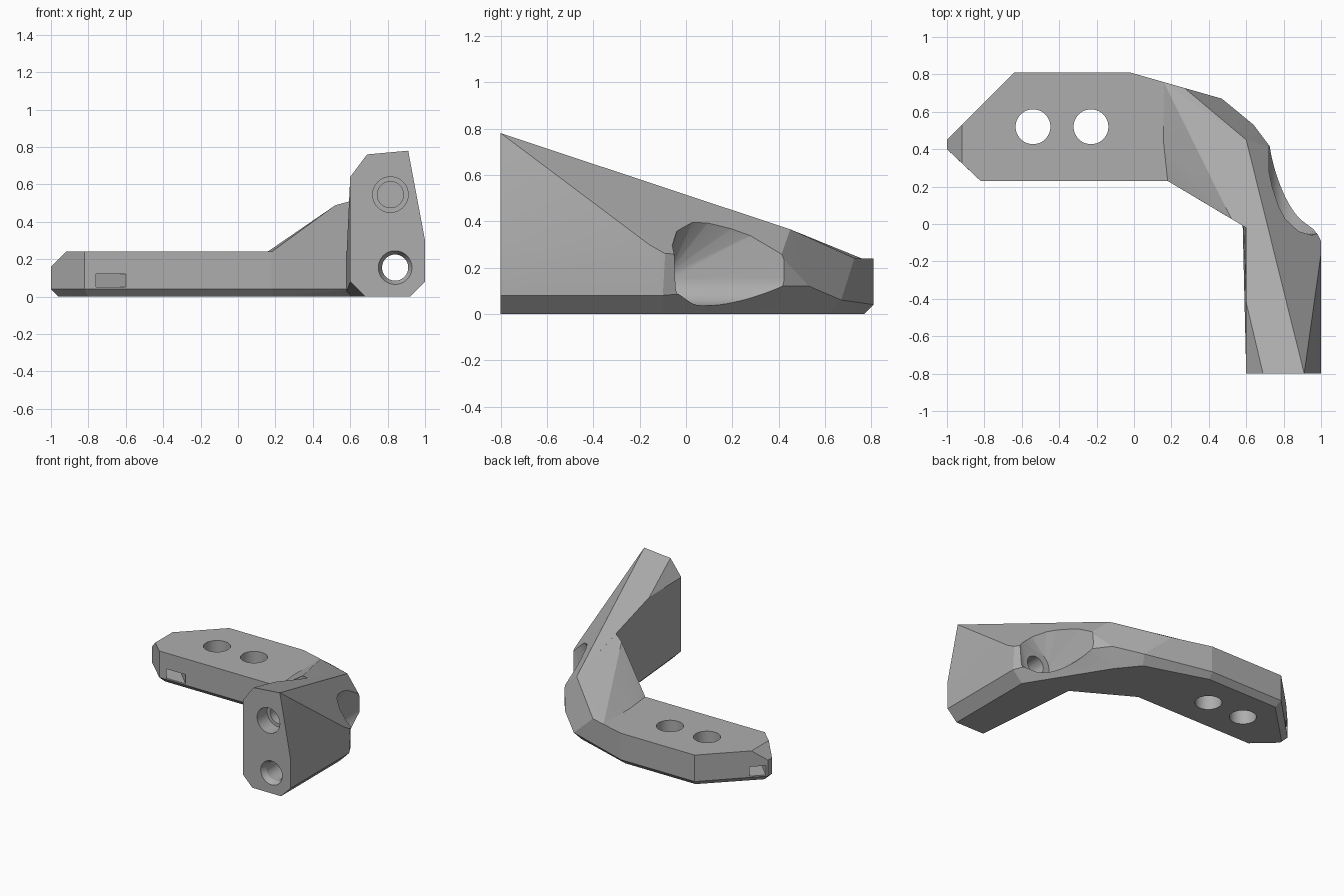
import bpy, bmesh, math
from mathutils import Vector, Matrix

if "Cube" in bpy.data.objects:
    bpy.data.objects.remove(bpy.data.objects["Cube"], do_unlink=True)

grey = bpy.data.materials.new("plain grey")
grey.use_nodes = True
colour = (0.42, 0.42, 0.42, 1)
grey.diffuse_color = colour
grey.node_tree.nodes["Principled BSDF"].inputs["Base Color"].default_value = colour


def finish(name, bm):
    bmesh.ops.recalc_face_normals(bm, faces=bm.faces)
    mesh = bpy.data.meshes.new(name)
    bm.to_mesh(mesh)
    bm.free()
    mesh.materials.append(grey)
    obj = bpy.data.objects.new(name, mesh)
    bpy.context.collection.objects.link(obj)
    return obj


def hull(name, points):
    bm = bmesh.new()
    for p in points:
        bm.verts.new(p)
    res = bmesh.ops.convex_hull(bm, input=bm.verts)
    junk = {v for v in res["geom_interior"] + res["geom_unused"]
            if isinstance(v, bmesh.types.BMVert)}
    bmesh.ops.delete(bm, geom=list(junk), context='VERTS')
    bmesh.ops.dissolve_limit(bm, angle_limit=math.radians(1),
                             verts=bm.verts, edges=bm.edges)
    return finish(name, bm)


def rod(name, start, end, r1, r2=None):
    a, b = Vector(start), Vector(end)
    turn = (b - a).to_track_quat('Z', 'Y').to_matrix().to_4x4()
    bm = bmesh.new()
    bmesh.ops.create_cone(bm, cap_ends=True, segments=48, radius1=r1,
                          radius2=r1 if r2 is None else r2, depth=(b - a).length,
                          matrix=Matrix.Translation((a + b) / 2) @ turn)
    return finish(name, bm)


def combine(target, other, operation):
    mod = target.modifiers.new(operation.lower(), 'BOOLEAN')
    mod.operation, mod.object, mod.solver = operation, other, 'EXACT'
    bpy.context.view_layer.objects.active = target
    bpy.ops.object.modifier_apply(modifier=mod.name)
    bpy.data.objects.remove(other, do_unlink=True)


def layer(z, *xy):
    return [(x, y, z) for x, y in xy]


# Shared corners where the parts meet
ridge = (0.6, 0.45, 0.365)
inner_top = (0.6, -0.02, 0.51)
back_top = (0.27, 0.727, 0.24)
back_low = (0.47, 0.67, 0.06)
side_low = (0.64, 0.53, 0.12)
floor_back = (0.44, 0.62, 0)
floor_side = (0.57, 0.46, 0)

# Flat mounting plate with chamfered underside and nose
bracket = hull("bracket",
    layer(0, (-0.96, 0.415), (-0.96, 0.435), (-0.62, 0.77), (-0.03, 0.77),
          (-0.8, 0.27), (0.19, 0.27))
    + layer(0.04, (-1, 0.4), (-1, 0.45), (-0.64, 0.81), (-0.02, 0.81),
            (-0.82, 0.23), (0.18, 0.23))
    + layer(0.16, (-1, 0.4), (-1, 0.45))
    + layer(0.24, (-0.92, 0.325), (-0.92, 0.53), (-0.64, 0.81), (-0.02, 0.81),
            (-0.82, 0.23), (0.18, 0.23), (0.4, 0.4))
    + [back_top, back_low, floor_back])

# Rising corner between plate and arm
corner = hull("corner",
    layer(0, (0.19, 0.27), (0.64, 0.01), (0.1, 0.5))
    + layer(0.04, (0.18, 0.23), (0.6, -0.02))
    + [(0.18, 0.23, 0.24), (0.16, 0.757, 0.24), (0.52, 0.028, 0.488),
       (0.7, 0.02, 0.1), (0.7, 0.02, 0.4), (0.1, 0.5, 0.2),
       inner_top, ridge, back_top, back_low, side_low, floor_back, floor_side])

# Tall arm tapering towards the corner
arm = hull("arm",
    layer(0, (0.68, -0.8), (0.92, -0.8), (0.68, -0.02), (0.92, -0.1))
    + layer(0.08, (0.6, -0.8), (0.6, -0.02), (1, -0.8), (1, -0.1))
    + [(0.6, -0.8, 0.64), (0.6, -0.42, 0.634), (0.69, -0.8, 0.76),
       (0.91, -0.8, 0.78), (1, -0.8, 0.3), (1, -0.16, 0.3), (1, -0.09, 0.26),
       (0.73, 0.41, 0.25), (0.73, 0.41, 0.12),
       inner_top, ridge, side_low, floor_side])

for part in (corner, arm):
    combine(bracket, part, 'UNION')

# Rounded tool recess in the outer side of the arm
rim = [(0.722, 0.41, 0.26), (0.722, 0.28, 0.338), (0.74, 0.2, 0.37),
       (0.775, 0.1, 0.4), (0.81, 0.03, 0.4), (0.88, -0.04, 0.357),
       (0.95, -0.06, 0.294)]
pocket = [(x + 0.4 * k, y + 0.1 * k, z) for x, y, z in rim for k in (0, 1)]
for i in range(48):
    t = math.tau * i / 48
    for y in (-0.05, 0.6):
        pocket.append((0.84 + 0.12 * math.cos(t), y, 0.155 + 0.12 * math.sin(t)))
combine(bracket, hull("recess_cutter", pocket), 'DIFFERENCE')

# Two bolt holes through the plate
for x in (-0.54, -0.23):
    combine(bracket, rod("plate_hole", (x, 0.52, -0.1), (x, 0.52, 0.4), 0.093), 'DIFFERENCE')

# Countersunk through hole and stepped blind hole in the arm's end
for cutter in (
    rod("through_hole", (0.84, -0.9, 0.155), (0.84, 0.1, 0.155), 0.07),
    rod("countersink", (0.84, -0.82, 0.155), (0.84, -0.75, 0.155), 0.1, 0.065),
    rod("blind_step", (0.815, -0.9, 0.545), (0.815, -0.68, 0.545), 0.095),
    rod("blind_hole", (0.815, -0.9, 0.545), (0.815, -0.5, 0.545), 0.07),
):
    combine(bracket, cutter, 'DIFFERENCE')

# Diagonal slot through the plate's nose
slot = [(x + s, y, z) for x, y in ((-0.58, 0.13), (-1.08, 0.63))
        for s in (-0.08, 0.08) for z in (0.05, 0.12)]
combine(bracket, hull("slot_cutter", slot), 'DIFFERENCE')

bpy.ops.object.select_all(action='DESELECT')
bracket.select_set(True)
bpy.context.view_layer.objects.active = bracket
bpy.ops.object.shade_smooth_by_angle(angle=math.radians(12))
